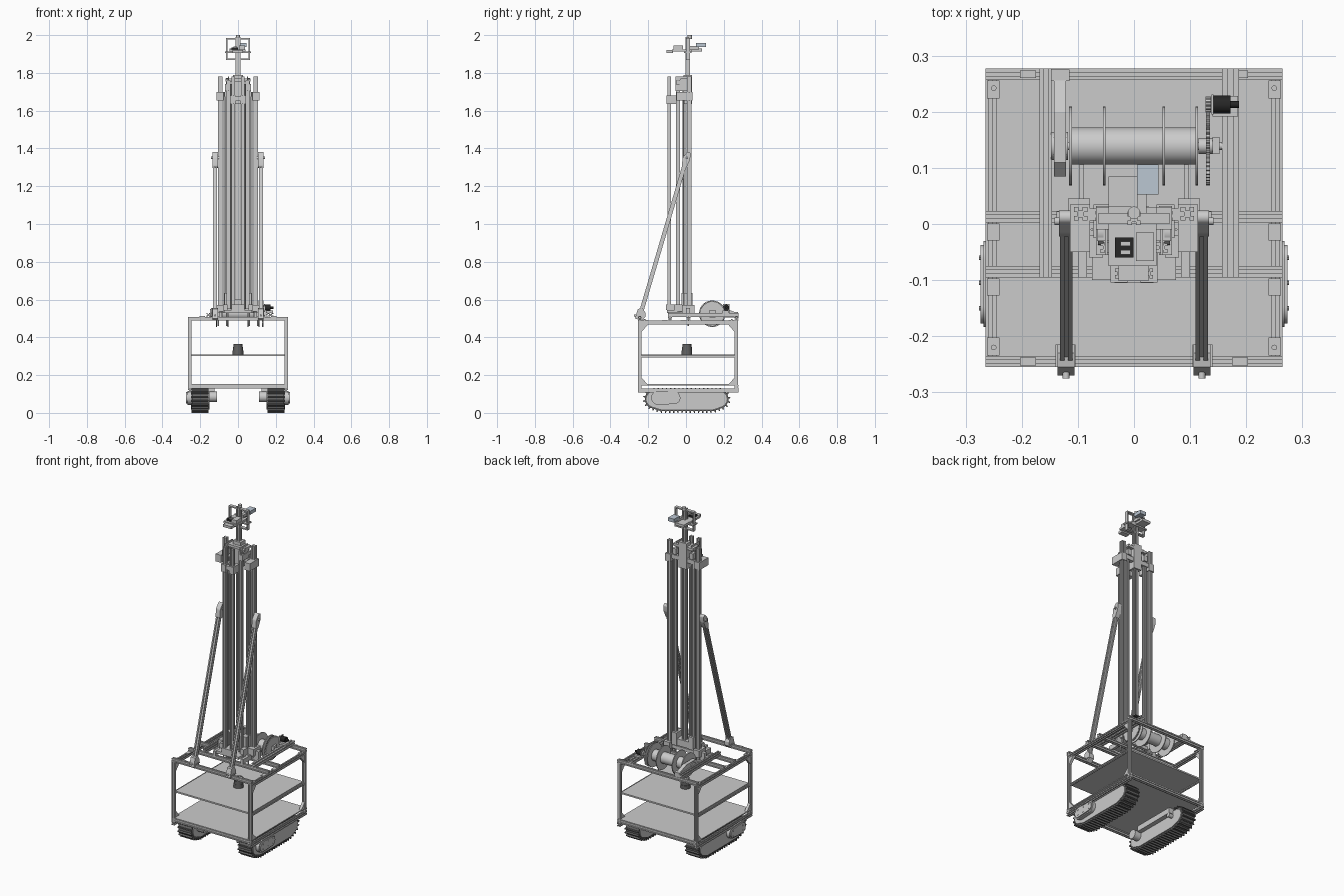
import bpy, bmesh, math
from mathutils import Vector
from mathutils.geometry import convex_hull_2d

MAP = {'x': lambda a, b, t: (t, a, b), 'y': lambda a, b, t: (a, t, b), 'z': lambda a, b, t: (a, b, t)}


def mat(name, col):
    m = bpy.data.materials.new(name)
    m.diffuse_color = (*col, 1)
    return m


DARK = mat("dark_rubber", (0.13, 0.13, 0.13))
BLACK = mat("black", (0.02, 0.02, 0.02))
BLUE = mat("blue_grey", (0.5, 0.57, 0.65))


def finish(name, bm, m=None, smooth=False):
    bmesh.ops.recalc_face_normals(bm, faces=bm.faces)
    me = bpy.data.meshes.new(name)
    bm.to_mesh(me)
    bm.free()
    if smooth:
        me.shade_smooth()
        me.set_sharp_from_angle(angle=math.radians(35))
    if m:
        me.materials.append(m)
    ob = bpy.data.objects.new(name, me)
    bpy.context.collection.objects.link(ob)
    return ob


def prism(name, polys, axis, lo, hi, m=None, smooth=False):
    """Extrude one or more outlines along an axis."""
    bm = bmesh.new()
    lo, hi = min(lo, hi), max(lo, hi)
    for p in polys:
        a = [bm.verts.new(MAP[axis](u, v, lo)) for u, v in p]
        b = [bm.verts.new(MAP[axis](u, v, hi)) for u, v in p]
        bm.faces.new(a)
        bm.faces.new(b)
        for i in range(len(p)):
            j = (i + 1) % len(p)
            bm.faces.new((a[i], a[j], b[j], b[i]))
    return finish(name, bm, m, smooth)


def box(name, x0, x1, y0, y1, z0, z1, m=None):
    return prism(name, [[(x0, y0), (x1, y0), (x1, y1), (x0, y1)]], 'z', z0, z1, m)


def circle(u, v, r, n=32):
    return [(u + r * math.cos(2 * math.pi * i / n), v + r * math.sin(2 * math.pi * i / n)) for i in range(n)]


def cyl(name, axis, u, v, r, lo, hi, m=None, n=32):
    return prism(name, [circle(u, v, r, n)], axis, lo, hi, m, True)


def hull(circles, grow=0.0):
    pts = [p for u, v, r in circles for p in circle(u, v, r + grow, 40)]
    return [pts[i] for i in convex_hull_2d(pts)]


def rail(name, p0, p1, w=0.02, h=None):
    """Slotted aluminium extrusion between two points."""
    p0, p1, h = Vector(p0), Vector(p1), h or w
    prof = []
    for k in range(4):
        c, s = round(math.cos(k * math.pi / 2)), round(math.sin(k * math.pi / 2))
        for u, v in ((.5, -.5), (.5, -.15), (.25, -.15), (.25, .15), (.5, .15)):
            prof.append(((u * c - v * s) * w, (u * s + v * c) * h))
    ob = prism(name, [prof], 'z', 0, (p1 - p0).length)
    ob.location = p0
    ob.rotation_euler = (p1 - p0).to_track_quat('Z', 'Y').to_euler()
    return ob


# chassis frame
X, YF, YB = 0.255, -0.245, 0.267
for s in (-1, 1):
    for y, d in ((YF, 1), (YB, -1)):
        rail("corner_post", (s * X, y, 0.128), (s * X, y, 0.488), 0.018)
        a = y + d * 0.009
        for z, q in ((0.468, -1), (0.148, 1)):
            prism("corner_gusset", [[(a, z), (a + d * 0.035, z), (a, z + q * 0.04)]], 'x', s * 0.247, s * 0.263)
        box("corner_bracket", s * 0.24, s * 0.262, a + d * .002, a + d * 0.034, 0.488, 0.492)
        cyl("bracket_bolt", 'z', s * 0.25, a + d * 0.016, 0.005, 0.49, 0.497, None, 12)
        box("rail_bracket", s * 0.175, s * 0.203, y - .007, y + .007, 0.508, 0.512)
    rail("side_top_rail", (s * X, YF, 0.478), (s * X, YB, 0.478))
    rail("side_bottom_rail", (s * X, YF - .01, 0.118), (s * X, YB + .01, 0.118))
    rail("shelf_support", (s * X, YF, 0.298), (s * X, YB, 0.298), 0.012)
for y in (YF, YB, 0.013, -0.085):
    rail("top_cross_rail", (-0.265, y, 0.498), (0.265, y, 0.498))
for y in (YF, YB):
    rail("bottom_cross_rail", (-0.265, y, 0.138), (0.265, y, 0.138))
for y in (0.013, -0.085):
    for s in (-1, 1):
        box("joint_bracket", s * 0.24, s * 0.262, y - .042, y - .012, 0.488, 0.492)
rail("left_deck_rail", (-0.157, -0.095, 0.519), (-0.157, 0.277, 0.519), 0.022)
rail("right_deck_rail", (0.172, -0.095, 0.519), (0.172, 0.277, 0.519), 0.03, 0.022)

# shelves and scanner
box("bottom_shelf", -0.262, 0.262, -0.252, 0.274, 0.146, 0.152)
box("middle_shelf", -0.25, 0.25, -0.24, 0.262, 0.3, 0.309)
for z0, z1, r in ((0.309, 0.33, 0.028), (0.33, 0.35, 0.026), (0.35, 0.366, 0.023)):
    cyl("scanner", 'z', 0, 0.005, r, z0, z1, DARK)

# crawler tracks
WHEELS = [(-0.168, 0.073, 0.05), (0.175, 0.073, 0.05), (-0.13, 0.05, 0.04), (0.14, 0.05, 0.04)]
loop = [Vector(p) for p in hull(WHEELS)]
total = sum((loop[i] - loop[i - 1]).length for i in range(len(loop)))
cleats, N, walked = [], 46, 0.0
for i in range(len(loop)):
    a, b = loop[i], loop[(i + 1) % len(loop)]
    seg = (b - a).length
    t = math.ceil(walked * N / total) * total / N
    while t < walked + seg and len(cleats) < N:
        d = (b - a).normalized()
        n = Vector((d.y, -d.x))
        c = a + d * (t - walked)
        cleats.append([c - d * .005 - n * .004, c + d * .005 - n * .004,
                       c + d * .003 + n * .01, c - d * .003 + n * .01])
        t += total / N
    walked += seg
for s in (-1, 1):
    prism("track_belt", [loop], 'x', s * 0.157, s * 0.243, DARK, True)
    prism("track_cleats", cleats, 'x', s * 0.155, s * 0.245, DARK)
    prism("track_side_panel", [hull(WHEELS, -0.009)], 'x', s * 0.152, s * 0.248, None, True)
    prism("drive_cover", [hull([(-0.147, 0.08, 0.037), (-0.063, 0.08, 0.033)])], 'x', s * 0.24, s * 0.268, None, True)
    prism("drive_cover_cap", [hull([(-0.147, 0.08, 0.03), (-0.063, 0.08, 0.026)])], 'x', s * 0.26, s * 0.274, None, True)
    prism("cover_bolts", [circle(y, 0.08 + q, 0.004, 8) for y in (-0.15, -0.105, -0.06) for q in (-.015, .015)],
          'x', s * 0.27, s * 0.276)
    cyl("drive_motor", 'x', -0.147, 0.085, 0.027, s * 0.11, s * 0.155)
    box("track_mount", s * 0.125, s * 0.165, -0.12, 0.15, 0.095, 0.128)
    cyl("track_axle", 'x', 0.14, 0.085, 0.012, s * 0.125, s * 0.16)

# mast posts, clamps and lifting cables
for s in (-1, 1):
    rail("outer_mast_post", (s * 0.095, 0.018, 0.508), (s * 0.095, 0.018, 1.78), 0.024)
    rail("middle_mast_post", (s * 0.05, -0.042, 0.55), (s * 0.05, -0.042, 1.76), 0.02)
    rail("front_mast_post", (s * 0.025, -0.088, 0.53), (s * 0.025, -0.088, 1.78), 0.018)
    rail("inner_mast_post", (s * 0.06, 0.014, 0.57), (s * 0.06, 0.014, 1.72), 0.018)
    box("outer_clamp", s * 0.078, s * 0.114, -0.05, 0.035, 1.655, 1.70)
    box("front_clamp", s * 0.012, s * 0.042, -0.104, -0.05, 1.635, 1.68)
    box("pulley_bracket", s * 0.045, s * 0.068, -0.055, 0.032, 1.705, 1.74)
    box("pulley_cheek", s * 0.047, s * 0.052, -0.055, 0.02, 1.72, 1.78)
    cyl("top_pulley", 'x', -0.015, 1.75, 0.022, s * 0.054, s * 0.064)
    cyl("lifting_cable", 'z', s * 0.075, -0.01, 0.0025, 0.55, 1.7, None, 8)
    cyl("inner_cable", 'z', s * 0.036, -0.015, 0.0025, 0.55, 1.74, None, 8)
    # mast base
    box("base_clamp", s * 0.078, s * 0.118, -0.02, 0.045, 0.53, 0.572)
    box("base_ear", s * 0.105, s * 0.138, 0.0, 0.022, 0.508, 0.556)
    box("base_arm", s * 0.084, s * 0.1, -0.095, -0.01, 0.508, 0.535)
    box("winch_arm", s * 0.089, s * 0.097, 0.04, 0.115, 0.512, 0.525)
    box("stage_bracket", s * 0.04, s * 0.072, -0.025, 0.035, 0.56, 0.635)
    box("lower_pulley_block", s * 0.055, s * 0.08, -0.06, -0.02, 0.53, 0.575)
    prism("base_gusset", [[(s * .1, -.02), (s * .04, -.02), (s * .04, -.075), (s * .055, -.075)]], 'z', 0.53, 0.536)
    for x in (0.06, 0.105):
        cyl("base_bolt", 'z', s * x, 0.013, 0.004, 0.46, 0.53, None, 10)
    # diagonal braces
    foot, head = Vector((s * 0.121, -0.24, 0.525)), Vector((s * 0.121, 0.002, 1.345))
    rail("diagonal_brace", foot, head, 0.022)
    prism("brace_foot", [[(-.27, .5), (-.235, .488), (-.215, .508), (-.215, .53), (-.23, .555), (-.255, .55)]],
          'x', s * 0.106, s * 0.136)
    cyl("brace_foot_pin", 'y', s * 0.121, 0.515, 0.006, -0.275, -0.25, None, 12)
    box("brace_foot_plate", s * 0.104, s * 0.14, -0.255, -0.215, 0.508, 0.513)
    prism("brace_head", [hull([(0.002, 1.345, 0.02), (-0.008, 1.31, 0.014), (0.012, 1.37, 0.012)])],
          'x', s * 0.106, s * 0.134, None, True)
    cyl("brace_head_pin", 'x', 0.005, 1.35, 0.007, s * 0.1, s * 0.142, None, 12)
box("base_bar", -0.135, 0.135, 0.002, 0.02, 0.53, 0.55)
box("front_base_plate", -0.075, 0.075, -0.1, -0.03, 0.53, 0.545)
box("front_base_block", -0.035, 0.035, -0.105, -0.06, 0.545, 0.575)
box("carriage", -0.045, 0.045, -0.015, 0.03, 0.56, 0.6)
box("mast_top_plate", -0.066, 0.066, -0.03, 0.03, 1.755, 1.77)
box("mast_top_bridge", -0.08, 0.08, 0.006, 0.028, 1.675, 1.70)
box("front_top_bridge", -0.042, 0.042, -0.098, -0.08, 1.65, 1.675)
rail("central_mast", (0, 0.01, 0.56), (0, 0.01, 1.99), 0.024)
box("mast_collar", -0.026, 0.026, -0.012, 0.032, 1.635, 1.79)

# sensor head
for s in (-1, 1):
    box("head_frame_side", s * 0.056, s * 0.063, 0.0, 0.02, 1.868, 1.985)
for z in (1.868, 1.978):
    box("head_frame_bar", -0.063, 0.063, 0.0, 0.02, z, z + 0.007)
cyl("head_knob", 'z', 0, 0.02, 0.011, 1.98, 2.0)
box("head_cross_plate", -0.068, 0.068, -0.01, 0.03, 1.905, 1.913)
box("head_body", -0.045, 0.04, -0.075, 0.03, 1.913, 1.925)
box("head_front_mount", -0.028, 0.026, -0.102, -0.07, 1.905, 1.92)
box("head_rear_plate", -0.045, 0.012, 0.03, 0.085, 1.913, 1.928)
box("camera_arm", 0.005, 0.022, 0.02, 0.07, 1.925, 1.942)
box("camera", 0.005, 0.044, 0.053, 0.106, 1.937, 1.958, BLUE)
box("circuit_board", -0.034, -0.001, -0.06, -0.024, 1.925, 1.935, BLACK)
box("electronics_box", 0.004, 0.036, -0.066, -0.015, 1.925, 1.945)
for y in (-0.05, -0.035):
    box("board_chip", -0.024, -0.006, y - .004, y + .004, 1.935, 1.939)

# winch
WY, WZ = 0.139, 0.525
cyl("winch_drum", 'x', WY, WZ, 0.033, -0.112, 0.114, None, 48)
for x in (-0.113, -0.053, 0.053, 0.112):
    cyl("drum_flange", 'x', WY, WZ, 0.07, x - 0.0025, x + 0.0025, None, 48)
cyl("winch_shaft", 'x', WY, WZ, 0.007, -0.145, 0.157, None, 16)
cyl("shaft_hub", 'x', WY, WZ, 0.014, 0.115, 0.142)


def gear(name, y, z, r, teeth, x0, x1):
    pts = []
    for i in range(teeth):
        for f, rr in ((0, r), (.3, r), (.5, r * .93 - .001), (.8, r * .93 - .001)):
            a = 2 * math.pi * (i + f) / teeth
            pts.append((y + rr * math.cos(a), z + rr * math.sin(a)))
    prism(name, [pts], 'x', x0, x1)


gear("winch_gear", WY, WZ, 0.07, 48, 0.128, 0.135)
gear("motor_pinion", 0.213, 0.557, 0.014, 12, 0.127, 0.137)
cyl("winch_motor", 'x', 0.213, 0.557, 0.016, 0.142, 0.172, BLACK)
cyl("motor_tail", 'x', 0.213, 0.557, 0.006, 0.172, 0.187, BLACK, 12)
box("motor_mount", 0.14, 0.185, 0.192, 0.228, 0.53, 0.542)
box("motor_face_plate", 0.138, 0.142, 0.195, 0.231, 0.53, 0.576)
box("right_shaft_bearing", 0.14, 0.152, 0.125, 0.155, 0.505, 0.545)
# left side ratchet arm that carries the other end of the shaft
prism("left_shaft_arm", [[(0.085, 0.53), (0.085, 0.505), (0.27, 0.505), (0.27, 0.53), (0.2, 0.555), (0.11, 0.555)]],
      'x', -0.143, -0.121)
cyl("left_bearing", 'x', WY, WZ, 0.025, -0.148, -0.118)
box("left_arm_foot", -0.148, -0.115, 0.255, 0.275, 0.508, 0.535)
